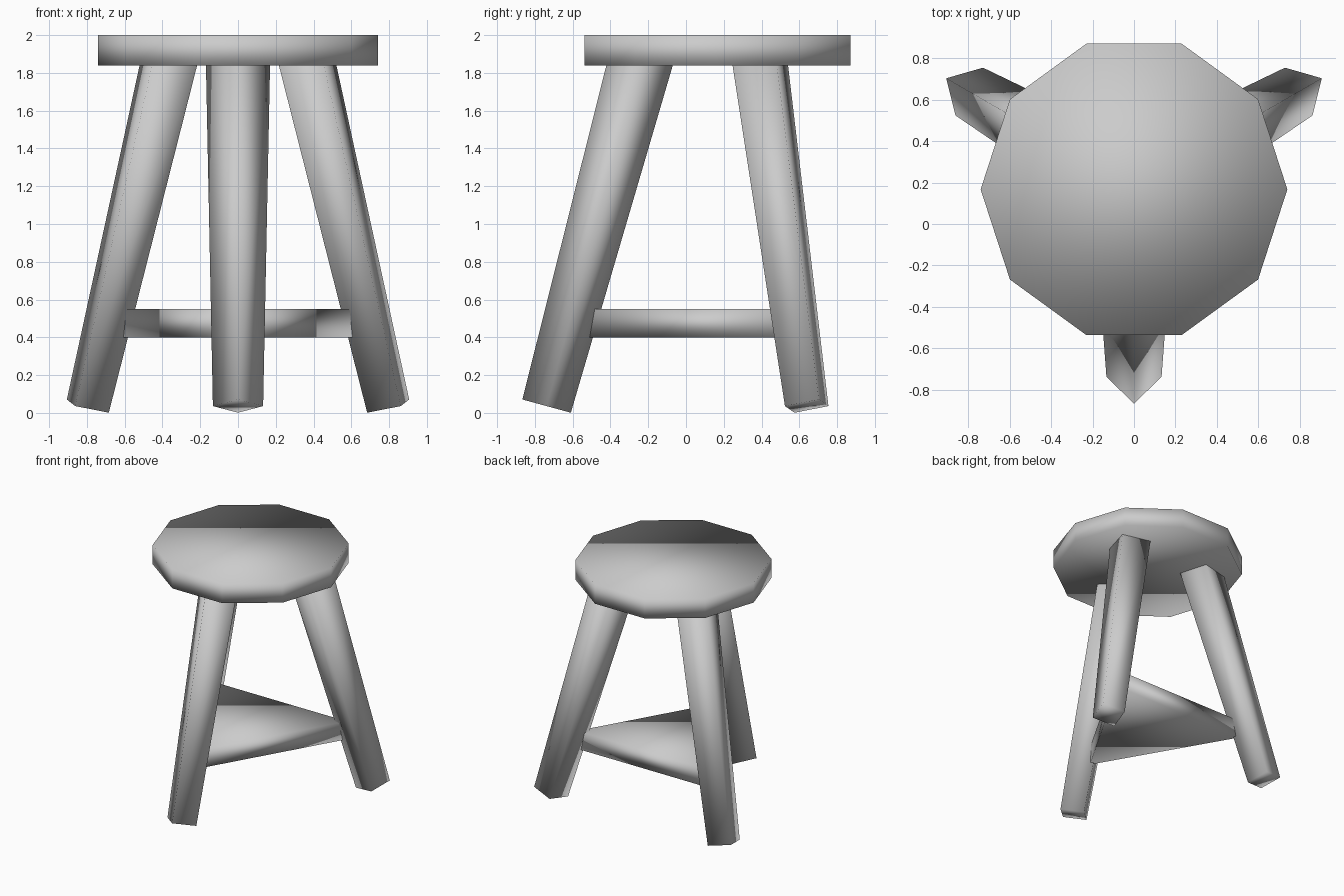
import bpy, bmesh, math
from mathutils import Vector, Matrix

if "Cube" in bpy.data.objects:
    bpy.data.objects.remove(bpy.data.objects["Cube"])

CENTRE_Y = 0.18   # axis the legs are arranged around

wood = bpy.data.materials.new("plain grey")
wood.diffuse_color = (0.6, 0.6, 0.6, 1)
wood.use_nodes = True
wood.node_tree.nodes["Principled BSDF"].inputs["Base Color"].default_value = wood.diffuse_color


def prism(name, sides, r_low, r_high, low, high, turn=0.0):
    """Closed, softly shaded prism between two points, first corner at angle `turn`."""
    low, high = Vector(low), Vector(high)
    axis = (high - low).normalized()
    # local x stays in the plane of the lean, pointing away from the centre
    out = Vector((math.cos(turn), math.sin(turn), 0))
    u = (out - axis * out.dot(axis)).normalized()
    v = axis.cross(u)
    bm = bmesh.new()
    rings = []
    for point, radius in ((low, r_low), (high, r_high)):
        rings.append([bm.verts.new(point + radius * (u * math.cos(a) + v * math.sin(a)))
                      for a in (math.tau * i / sides for i in range(sides))])
    a, b = rings
    bm.faces.new(a[::-1])
    bm.faces.new(b)
    for i in range(sides):
        j = (i + 1) % sides
        bm.faces.new((a[i], a[j], b[j], b[i]))
    for f in bm.faces:
        f.smooth = True
    mesh = bpy.data.meshes.new(name)
    bm.to_mesh(mesh)
    bm.free()
    mesh.materials.append(wood)
    obj = bpy.data.objects.new(name, mesh)
    bpy.context.collection.objects.link(obj)
    return obj


# Ten-sided seat
prism("seat", 10, 0.74, 0.74, (0, 0.167, 1.84), (0, 0.167, 2.0))

# Three splayed, tapered square legs with a corner facing outwards
for name, degrees in (("front_leg", -90), ("right_leg", 30), ("left_leg", 150)):
    t = math.radians(degrees)

    def at(radius, z):
        return (radius * math.cos(t), CENTRE_Y + radius * math.sin(t), z)

    prism(name, 4, 0.133, 0.171, at(0.918, 0.036), at(0.409, 1.905), t)

# Triangular brace plate with its corners buried in the legs
prism("brace", 3, 0.72, 0.72, (0, CENTRE_Y, 0.40), (0, CENTRE_Y, 0.55), math.radians(-90))
